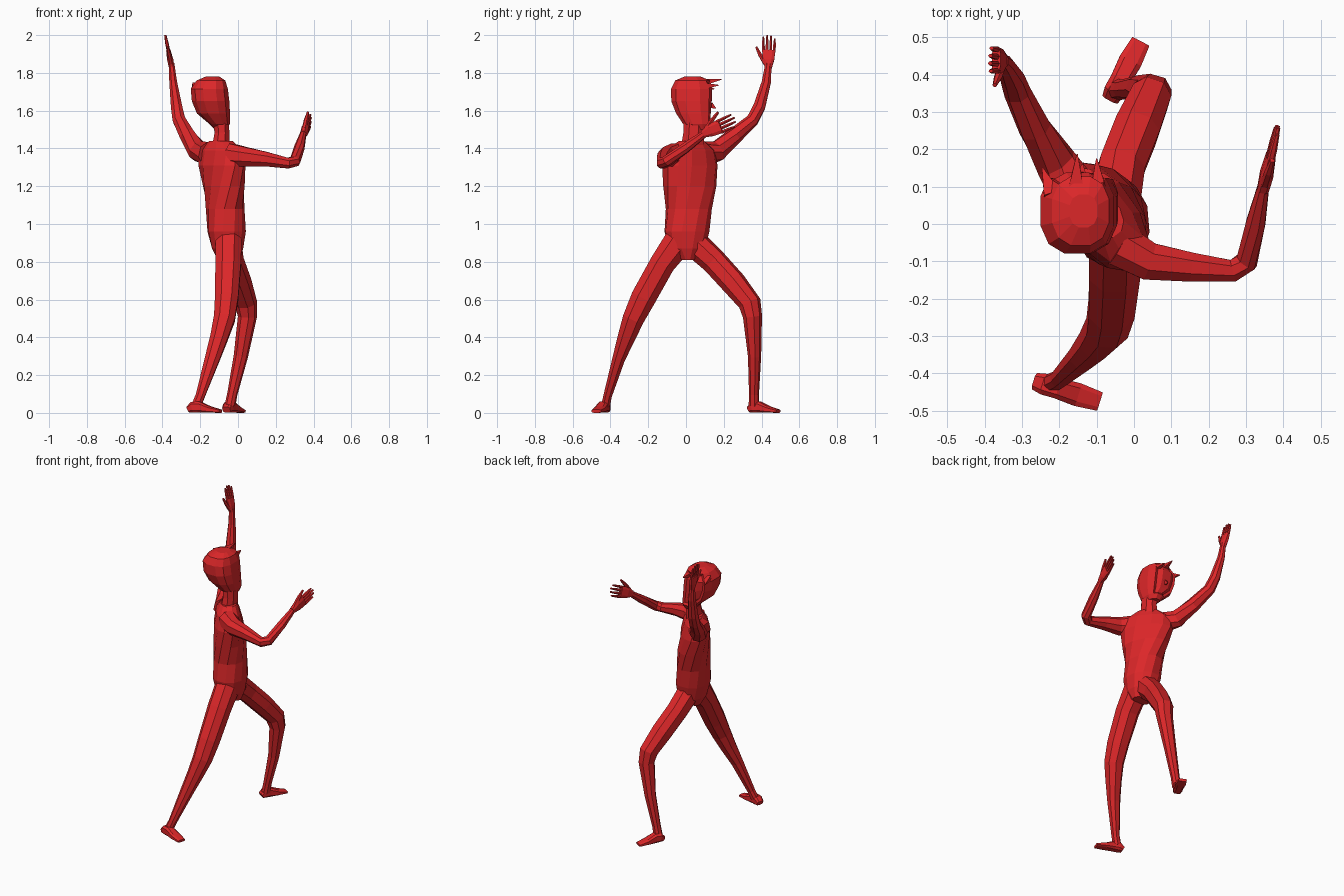
import bpy, bmesh, math
from mathutils import Vector

red = bpy.data.materials.new("red")
red.diffuse_color = (0.72, 0.02, 0.022, 1)


def finish(name, bm):
    bmesh.ops.recalc_face_normals(bm, faces=bm.faces[:])
    me = bpy.data.meshes.new(name)
    bm.to_mesh(me)
    bm.free()
    me.materials.append(red)
    ob = bpy.data.objects.new(name, me)
    bpy.context.collection.objects.link(ob)
    return ob


def loft(bm, rings):
    """Skin a list of equal-length point rings, with flat end caps."""
    vs = [[bm.verts.new(p) for p in r] for r in rings]
    n = len(vs[0])
    for a, b in zip(vs, vs[1:]):
        for i in range(n):
            j = (i + 1) % n
            bm.faces.new((a[i], a[j], b[j], b[i]))
    bm.faces.new(vs[0])
    bm.faces.new(vs[-1])


def oval(c, u, v, a, b, n, power=1.0):
    pts = []
    for i in range(n):
        t = 2 * math.pi * (i + 0.5) / n
        s, k = math.sin(t), math.cos(t)
        pts.append(c + u * math.copysign(abs(k) ** power, k) * a
                   + v * math.copysign(abs(s) ** power, s) * b)
    return pts


def tube(bm, path, side, n=8, power=1.0):
    """path rows: x, y, z, half size along side, half size across it."""
    pts = [Vector(p[:3]) for p in path]
    rings = []
    for i, p in enumerate(path):
        t = Vector((0, 0, 0))
        if i > 0:
            t += (pts[i] - pts[i - 1]).normalized()
        if i < len(pts) - 1:
            t += (pts[i + 1] - pts[i]).normalized()
        t.normalize()
        u = Vector(side)
        u = (u - t * u.dot(t)).normalized()
        rings.append(oval(pts[i], u, t.cross(u), p[3], p[4], n, power))
    loft(bm, rings)


def limb(name, path, side, n=8, power=0.9):
    bm = bmesh.new()
    tube(bm, path, side, n, power)
    return finish(name, bm)


def stack(bm, rows, n, power):
    """rows: x, y, z, half size in y, half size in x, turn in degrees."""
    rings = []
    for x, y, z, a, b, deg in rows:
        r = math.radians(deg)
        u = Vector((-math.sin(r), math.cos(r), 0))
        v = Vector((-math.cos(r), -math.sin(r), 0))
        rings.append(oval(Vector((x, y, z)), u, v, a, b, n, power))
    loft(bm, rings)


# Torso, twisting from hips to shoulders
bm = bmesh.new()
stack(bm, [(-.05, .01, .81, .04, .06, 0), (-.055, .005, .87, .10, .085, 0),
           (-.06, .005, .96, .12, .102, 5), (-.068, .015, 1.08, .122, .10, 12),
           (-.075, .02, 1.20, .146, .098, 25), (-.085, .02, 1.31, .165, .092, 35),
           (-.09, .022, 1.39, .155, .075, 38), (-.09, .03, 1.44, .075, .05, 38)], 12, 0.9)
finish("torso", bm)

# Neck
limb("neck", [(-.09, .035, 1.41, .05, .065), (-.085, .04, 1.48, .042, .058),
              (-.09, .045, 1.56, .045, .06)], (1, 0, 0))

# Head with hair, face recessed between the hair edges
bm = bmesh.new()
stack(bm, [(-.09, .07, 1.50, .05, .035, 0), (-.098, .06, 1.53, .078, .056, 0),
           (-.13, .045, 1.585, .10, .09, 0), (-.145, .035, 1.65, .116, .102, 0),
           (-.152, .035, 1.715, .117, .101, 0), (-.143, .035, 1.76, .095, .078, 0),
           (-.135, .035, 1.78, .045, .038, 0)], 12, 0.8)
bm.normal_update()
face = [f for f in bm.faces if abs(f.normal.y) > .6
        and f.calc_center_median().y > .08 and 1.53 < f.calc_center_median().z < 1.74]
bmesh.ops.recalc_face_normals(bm, faces=bm.faces[:])
bmesh.ops.inset_region(bm, faces=face, thickness=.012, depth=-.012)
finish("head", bm)

# Nose and fringe spikes
limb("nose", [(-.14, .13, 1.63, .014, .022), (-.138, .158, 1.612, .003, .003)], (1, 0, 0), 4)
for i, (root, tip) in enumerate([((-.22, .08, 1.73), (-.245, .15, 1.715)),
                                 ((-.155, .09, 1.75), (-.152, .187, 1.765)),
                                 ((-.095, .09, 1.73), (-.10, .175, 1.735))]):
    limb("fringe_spike_%d" % i, [(*root, .03, .025), (*tip, .002, .002)], (1, 0, 0), 4)

# Legs
limb("front_leg", [(-.055, .03, .91, .07, .075), (-.035, .15, .80, .066, .068),
                   (.005, .25, .69, .066, .067), (.043, .338, .58, .057, .06),
                   (.05, .352, .51, .05, .05), (.015, .363, .30, .038, .034),
                   (-.03, .36, .10, .027, .026), (-.042, .36, .04, .028, .028)], (1, -.3, 0))
limb("back_leg", [(-.05, -.03, .92, .075, .085), (-.052, -.125, .79, .073, .072),
                  (-.06, -.225, .61, .066, .071), (-.072, -.278, .50, .06, .061),
                  (-.10, -.315, .40, .05, .05), (-.135, -.355, .29, .042, .036),
                  (-.20, -.415, .09, .026, .024), (-.22, -.425, .04, .027, .025)], (1, 0, 0))

# Feet: wedges from heel to toe
for name, heel, toe in (("front_foot", (-.062, .337), (.018, .488)),
                        ("back_foot", (-.262, -.422), (-.092, -.475))):
    h, t = Vector((*heel, 0)), Vector((*toe, 0))
    rows = []
    for f, w, top in ((0, .024, .035), (.14, .03, .06), (.33, .029, .062),
                      (.65, .033, .036), (1, .027, .018)):
        c = h.lerp(t, f)
        rows.append((c.x, c.y, top / 2, w, top / 2))
    d = t - h
    limb(name, rows, (d.y, -d.x, 0), 8, 0.6)

# Arms
limb("raised_arm", [(-.15, .07, 1.37, .07, .065), (-.21, .165, 1.385, .055, .056),
                    (-.265, .255, 1.465, .043, .044), (-.312, .352, 1.55, .034, .036),
                    (-.325, .388, 1.62, .034, .032), (-.343, .425, 1.75, .026, .022),
                    (-.352, .437, 1.85, .018, .016)], (0, 1, .01))
limb("forward_arm", [(-.04, -.055, 1.365, .065, .062), (.04, -.1, 1.355, .055, .054),
                     (.15, -.115, 1.343, .041, .042), (.265, -.125, 1.322, .03, .032),
                     (.302, -.1, 1.333, .03, .031), (.325, 0, 1.405, .028, .028),
                     (.347, .105, 1.483, .019, .016)], (0, 0, 1))


# Hands: flat palm, four fingers, thumb
def hand(name, wrist, tip, thumb_dir):
    w = Vector(wrist)
    d = Vector(tip) - w
    s = d.length / .165
    d.normalize()
    u = Vector(thumb_dir)
    u = (u - d * u.dot(d)).normalized()

    def row(along, across, a, b):
        return (*(w + d * along * s + u * across * s), a * s, b * s)

    bm = bmesh.new()
    tube(bm, [row(-.01, 0, .018, .015), row(.035, .002, .033, .017),
              row(.085, 0, .036, .012)], u, 8, 0.7)
    for k, length in enumerate((.062, .076, .08, .07)):
        o = (k - 1.5) * .0185
        tube(bm, [row(.075, o, .0085, .0095), row(.08 + length * .5, o * 1.04, .008, .009),
                  row(.085 + length, o * 1.08, .005, .006)], u, 6)
    tube(bm, [row(.015, .018, .012, .012), row(.06, .045, .011, .011),
              row(.102, .066, .006, .006)], u, 6)
    finish(name, bm)


hand("raised_hand", (-.352, .437, 1.835), (-.385, .44, 2.0), (0, -1, 0))
hand("forward_hand", (.347, .1, 1.48), (.385, .262, 1.553), (0, -.4, .9))
